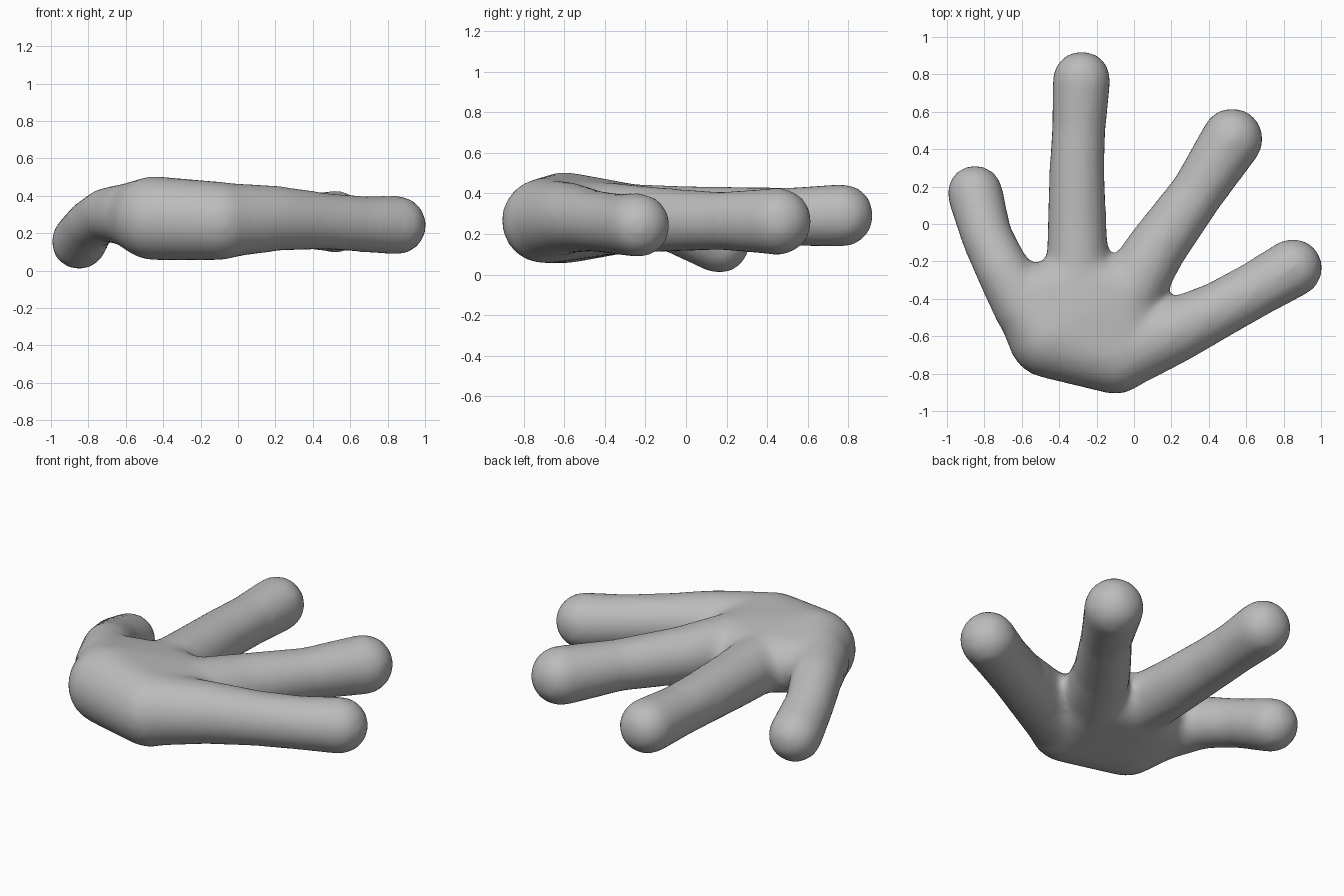
import bpy, bmesh
from mathutils import Vector, Matrix

if "Cube" in bpy.data.objects:
    bpy.data.objects.remove(bpy.data.objects["Cube"])

skin = bpy.data.materials.new("grey clay")
skin.diffuse_color = (0.5, 0.5, 0.5, 1)
skin.use_nodes = True
skin.node_tree.nodes["Principled BSDF"].inputs["Base Color"].default_value = skin.diffuse_color

bm = bmesh.new()

def hull(balls):
    """Add the convex hull of a group of balls (x, y, z, radius)."""
    part = bmesh.new()
    for x, y, z, r in balls:
        bmesh.ops.create_uvsphere(part, u_segments=32, v_segments=20, radius=r,
                                  matrix=Matrix.Translation((x, y, z)))
    res = bmesh.ops.convex_hull(part, input=part.verts[:])
    junk = {g for g in res["geom_interior"] + res["geom_unused"]
            if isinstance(g, bmesh.types.BMVert)}
    bmesh.ops.delete(part, geom=list(junk), context='VERTS')
    mesh = bpy.data.meshes.new("part")
    part.to_mesh(mesh)
    part.free()
    bm.from_mesh(mesh)
    bpy.data.meshes.remove(mesh)

def finger(balls):
    """Chain of tapered capsules."""
    for a, b in zip(balls, balls[1:]):
        hull([a, b])

# palm: heel, wrist side and knuckle bases
hull([(-0.45, -0.60, 0.28, 0.225), (-0.10, -0.70, 0.265, 0.21),
      (-0.30, -0.32, 0.28, 0.175), (-0.03, -0.38, 0.275, 0.175),
      (-0.59, -0.40, 0.30, 0.165)])

# bent thumb
finger([(-0.58, -0.45, 0.30, 0.17), (-0.70, -0.25, 0.30, 0.145),
        (-0.79, -0.06, 0.245, 0.137), (-0.85, 0.165, 0.155, 0.15)])

# long straight finger
finger([(-0.30, -0.32, 0.28, 0.17), (-0.305, 0.0, 0.28, 0.158),
        (-0.305, 0.30, 0.285, 0.148), (-0.295, 0.52, 0.285, 0.145),
        (-0.28, 0.77, 0.292, 0.156)])

# slanted finger
finger([(-0.03, -0.38, 0.275, 0.18), (0.12, -0.13, 0.27, 0.16),
        (0.34, 0.17, 0.265, 0.144), (0.525, 0.455, 0.262, 0.166)])

# outer finger
finger([(-0.05, -0.68, 0.27, 0.20), (0.20, -0.58, 0.28, 0.175),
        (0.45, -0.46, 0.265, 0.153), (0.65, -0.35, 0.25, 0.150),
        (0.85, -0.235, 0.243, 0.158)])

mesh = bpy.data.meshes.new("hand")
bm.to_mesh(mesh)
bm.free()
mesh.materials.append(skin)
hand = bpy.data.objects.new("hand", mesh)
bpy.context.collection.objects.link(hand)

# fuse the parts into one soft surface
fuse = hand.modifiers.new("fuse", 'REMESH')
fuse.mode = 'VOXEL'
fuse.voxel_size = 0.025
fuse.use_smooth_shade = True
soften = hand.modifiers.new("soften", 'SMOOTH')
soften.factor = 0.5
soften.iterations = 12
